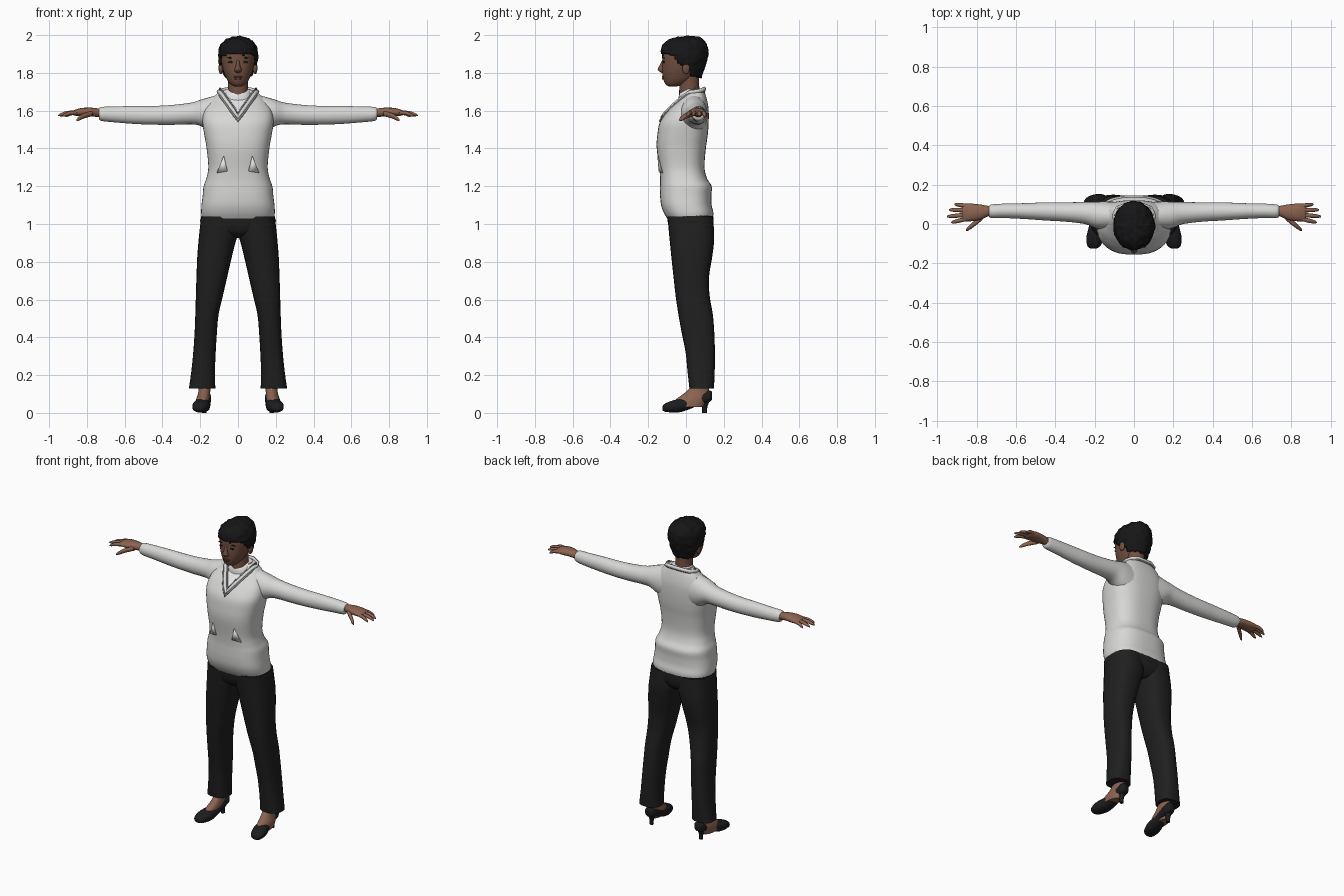
import bpy, bmesh, math
from mathutils import Vector, noise

if "Cube" in bpy.data.objects:
    bpy.data.objects.remove(bpy.data.objects["Cube"])


def material(name, r, g, b):
    m = bpy.data.materials.new(name)
    m.use_nodes = True
    m.diffuse_color = (r, g, b, 1)
    bsdf = m.node_tree.nodes["Principled BSDF"]
    bsdf.inputs["Base Color"].default_value = (r, g, b, 1)
    bsdf.inputs["Roughness"].default_value = 0.8
    return m


SWEATER = material("sweater white", .68, .68, .67)
SHIRT = material("shirt white", .78, .78, .78)
TRIM = material("trim grey", .25, .25, .25)
CLOTH = material("trouser black", .014, .014, .014)
HAIR = material("hair black", .008, .008, .009)
SKIN = material("skin brown", .26, .125, .08)
FACE = material("face brown", .17, .08, .052)
LIPS = material("lip brown", .15, .05, .04)
EYE = material("eye dark", .012, .01, .01)
SHOE = material("shoe black", .012, .012, .014)


def finish(name, bm, mat, mirror=False, smooth=True):
    bmesh.ops.recalc_face_normals(bm, faces=bm.faces)
    mesh = bpy.data.meshes.new(name)
    bm.to_mesh(mesh)
    bm.free()
    mesh.materials.append(mat)
    ob = bpy.data.objects.new(name, mesh)
    bpy.context.collection.objects.link(ob)
    if mirror:
        ob.modifiers.new("Mirror", 'MIRROR').use_mirror_merge = False
    if smooth:
        bpy.ops.object.select_all(action='DESELECT')
        ob.select_set(True)
        bpy.context.view_layer.objects.active = ob
        bpy.ops.object.shade_smooth_by_angle(angle=math.radians(50))
    return ob


def refine(rings, steps):
    """Smooth interpolation between the given sections."""
    out = []
    for i in range(len(rings) - 1):
        p0, p1 = rings[max(i - 1, 0)], rings[i]
        p2, p3 = rings[i + 1], rings[min(i + 2, len(rings) - 1)]
        for s in range(steps):
            t = s / steps
            out.append([.5 * (2*b + (c-a)*t + (2*a-5*b+4*c-d)*t*t + (3*b-a-3*c+d)*t**3)
                        for a, b, c, d in zip(p0, p1, p2, p3)])
    return out + [list(rings[-1])]


def loft_mesh(rings, axis='z', n=24, power=2.0, steps=3, caps=True):
    """Each ring is (position on axis, a min, a max, b min, b max)."""
    bm = bmesh.new()
    loops = []
    for t, a0, a1, b0, b1 in refine(rings, steps):
        loop = []
        for k in range(n):
            u = math.tau * k / n
            c, s = math.cos(u), math.sin(u)
            a = (a0+a1)/2 + (a1-a0)/2 * math.copysign(abs(c)**(2/power), c)
            b = (b0+b1)/2 + (b1-b0)/2 * math.copysign(abs(s)**(2/power), s)
            loop.append(bm.verts.new({'z': (a, b, t), 'x': (t, a, b), 'y': (a, t, b)}[axis]))
        loops.append(loop)
    for l0, l1 in zip(loops, loops[1:]):
        for k in range(n):
            j = (k + 1) % n
            bm.faces.new((l0[k], l0[j], l1[j], l1[k]))
    if caps:
        bm.faces.new(loops[0])
        bm.faces.new(loops[-1])
    return bm


def loft(name, rings, mat, mirror=False, **kw):
    return finish(name, loft_mesh(rings, **kw), mat, mirror)


def upright(rows):
    """Sections symmetric in x from (z, half width, front, back)."""
    return [(z, -w, w, f, b) for z, w, f, b in rows]


def front_point(rings, x, z, power, lift=0.0):
    """Point on the front surface of an upright loft."""
    r = min(refine(rings, 12), key=lambda q: abs(q[0] - z))
    k = max(0, 1 - abs(x / r[2])**power)**(1 / power)
    return Vector((x, (r[3]+r[4])/2 - (r[4]-r[3])/2 * k - lift, z))


def blob(name, centre, radii, mat, mirror=False):
    bm = bmesh.new()
    bmesh.ops.create_icosphere(bm, subdivisions=3, radius=1)
    for v in bm.verts:
        v.co = Vector(centre) + Vector(c * r for c, r in zip(v.co, radii))
    return finish(name, bm, mat, mirror)


# Sweater body, with the shirt showing in the neck opening
torso = upright([
    (1.03, .190, -.100, .142), (1.06, .195, -.118, .145), (1.10, .193, -.132, .136),
    (1.15, .187, -.137, .134), (1.20, .182, -.137, .136), (1.24, .168, -.137, .112),
    (1.30, .157, -.142, .098), (1.40, .166, -.155, .105), (1.47, .178, -.152, .115),
    (1.54, .188, -.138, .120), (1.60, .180, -.095, .120), (1.64, .155, -.055, .115),
    (1.68, .122, -.015, .105), (1.71, .085, .005, .095)])
body = loft("sweater_body", torso, SWEATER, n=48, power=2.6, steps=4)
body.data.materials.append(SHIRT)
for p in body.data.polygons:
    c = p.center
    if c.y < .03 and c.z > 1.55 + 1.35 * abs(c.x):
        p.material_index = 1

# Sleeves
loft("sweater_sleeves", [
    (.08, -.03, .112, 1.46, 1.69), (.15, -.03, .115, 1.49, 1.672),
    (.20, -.02, .113, 1.52, 1.657), (.25, 0, .112, 1.528, 1.642),
    (.35, .012, .11, 1.525, 1.63), (.45, .018, .11, 1.526, 1.625),
    (.55, .025, .106, 1.53, 1.625), (.65, .03, .104, 1.538, 1.622),
    (.72, .03, .10, 1.545, 1.62), (.737, .036, .095, 1.555, 1.612)],
    SWEATER, True, axis='x')


# Collar bands around the neck
def band(name, points, radius, mat):
    cu = bpy.data.curves.new(name, 'CURVE')
    cu.dimensions = '3D'
    cu.bevel_depth = radius
    cu.bevel_resolution = 2
    sp = cu.splines.new('POLY')
    sp.points.add(len(points) - 1)
    for q, p in zip(sp.points, points):
        q.co = (*p, 1)
    sp.use_cyclic_u = True
    cu.materials.append(mat)
    bpy.context.collection.objects.link(bpy.data.objects.new(name, cu))


def neckline(low, slope, lift, back):
    half = [front_point(torso, x, low + slope * x, 2.6, lift)
            for x in (0, .02, .04, .06, .08, .095)]
    half += [Vector((.102, .045, 1.70)), Vector((.085, .08, back - .008)), Vector((.045, .097, back))]
    other = [Vector((-p.x, p.y, p.z)) for p in half[1:]]
    return half + other[::-1]


band("collar_edge", neckline(1.545, 1.4, .001, 1.705), .006, TRIM)
band("collar_band", neckline(1.565, 1.4, .002, 1.715), .011, SWEATER)
band("collar_inner_edge", neckline(1.588, 1.38, .001, 1.722), .005, TRIM)
loft("shirt_collar", upright([(1.64, .085, -.04, .095), (1.69, .072, -.035, .09),
                              (1.715, .066, -.005, .088)]), SHIRT, power=2.2)

# Pocket flaps
bm = bmesh.new()
bm.faces.new([bm.verts.new(front_point(torso, x, z, 2.6, .004))
              for x, z in ((.055, 1.28), (.112, 1.27), (.075, 1.36))])
flap = finish("pocket_flaps", bm, SHIRT, True)
flap.modifiers.new("Thickness", 'SOLIDIFY').thickness = .004

# Trousers
loft("trouser_hips", upright([(.925, .05, -.03, .10), (.95, .13, -.075, .13), (1.0, .198, -.095, .146),
                              (1.05, .19, -.10, .143)]), CLOTH, n=32, power=2.6)
loft("trouser_legs", [
    (.13, .12, .26, .018, .148), (.22, .122, .247, .008, .152), (.32, .118, .237, -.002, .153),
    (.42, .112, .23, -.022, .15), (.52, .103, .226, -.04, .142), (.62, .08, .223, -.055, .125),
    (.72, .057, .22, -.066, .122), (.82, .034, .216, -.077, .138), (.90, .014, .21, -.085, .148),
    (.95, .0, .205, -.09, .149), (1.04, .0, .195, -.098, .143)], CLOTH, True, power=2.5)

# Feet and heeled shoes
loft("feet", [(.03, .155, .225, -.08, .09), (.07, .15, .222, -.055, .11), (.10, .148, .212, -.015, .12),
              (.14, .146, .207, .025, .12), (.22, .15, .205, .045, .115)], SKIN, True)
loft("shoes", [(-.125, .19, .222, .015, .035), (-.11, .17, .238, .006, .05), (-.07, .153, .242, .002, .066),
               (-.03, .147, .234, .004, .074), (.02, .146, .22, .02, .078), (.07, .143, .213, .042, .096),
               (.12, .145, .209, .055, .118), (.137, .16, .195, .068, .112)],
     SHOE, True, axis='y', power=2.4)
loft("shoe_heels", [(0, .166, .19, .086, .11), (.035, .165, .191, .084, .114),
                    (.08, .15, .205, .07, .132)], SHOE, True, n=12)

# Hands and fingers
loft("hands", [(.70, .042, .09, 1.565, 1.605), (.74, .04, .092, 1.566, 1.612), (.78, .022, .099, 1.57, 1.616),
               (.83, .014, .104, 1.57, 1.614), (.865, .014, .102, 1.574, 1.604),
               (.875, .025, .095, 1.58, 1.598)], SKIN, True, axis='x', n=16)


def finger(name, x0, y0, z0, x1, y1, z1, r):
    rows = []
    for t, k in ((0, 1), (.5, 1.05), (.85, .8), (1, .3)):
        x, y, z = (a + (b - a) * t for a, b in ((x0, x1), (y0, y1), (z0, z1)))
        z += .006 * math.sin(t * math.pi)
        rows.append((x, y - r*k, y + r*k, z - r*k, z + r*k))
    loft(name, rows, SKIN, True, axis='x', n=10)


for label, ya, xb, yb, zb in (("index", .026, .93, .008, 1.572), ("middle", .047, .952, .038, 1.575),
                              ("ring", .07, .942, .072, 1.573), ("little", .092, .912, .1, 1.57)):
    finger(label + "_fingers", .85, ya, 1.59, xb, yb, zb, .0105)
finger("thumbs", .77, .035, 1.585, .855, -.032, 1.55, .014)

# Neck and head
loft("neck", upright([(1.62, .062, -.035, .085), (1.68, .055, -.036, .076), (1.73, .052, -.035, .07),
                      (1.80, .052, -.03, .07)]), FACE)
head = upright([(1.728, .018, -.09, -.05), (1.738, .038, -.108, -.01), (1.76, .056, -.118, .03),
                (1.79, .07, -.124, .055), (1.82, .08, -.126, .07), (1.86, .088, -.125, .082),
                (1.90, .09, -.125, .09), (1.94, .08, -.108, .088), (1.97, .05, -.07, .06)])
loft("head", head, FACE, n=32, power=2.15)
loft("nose", upright([(1.80, .010, -.127, -.1), (1.808, .019, -.142, -.1), (1.82, .018, -.15, -.1),
                      (1.84, .011, -.14, -.1), (1.872, .009, -.124, -.1)]), FACE, n=16)
blob("ears", (.091, .0, 1.825), (.012, .02, .032), FACE, True)
blob("eyes", front_point(head, .037, 1.857, 2.15), (.015, .004, .006), EYE, True)
blob("eyebrows", front_point(head, .04, 1.88, 2.15), (.021, .004, .003), HAIR, True)
blob("upper_lip", front_point(head, 0, 1.779, 2.15), (.024, .006, .005), LIPS)
blob("lower_lip", front_point(head, 0, 1.77, 2.15), (.02, .007, .006), LIPS)

# Short tufted hair, trimmed along a hairline
bm = loft_mesh(upright([
    (1.755, .058, -.06, .075), (1.78, .074, -.09, .084), (1.82, .094, -.11, .095), (1.86, .103, -.124, .108),
    (1.90, .104, -.132, .116), (1.93, .100, -.13, .116), (1.955, .087, -.118, .108), (1.978, .062, -.088, .088),
    (1.99, .036, -.05, .062), (1.994, .008, -.01, .025)]), n=56, steps=4)


def hairline(y):
    stops = [(-.2, 1.905), (-.11, 1.90), (-.06, 1.885), (-.035, 1.845), (.01, 1.835), (.03, 1.78), (.3, 1.755)]
    for (ya, za), (yb, zb) in zip(stops, stops[1:]):
        if y <= yb:
            return za + (zb - za) * (y - ya) / (yb - ya)


gone = [f for f in bm.faces if f.calc_center_median().z
        < hairline(f.calc_center_median().y) + .01 * noise.noise(f.calc_center_median() * 60)]
bmesh.ops.delete(bm, geom=gone, context='FACES')
middle = Vector((0, 0, 1.87))
for v in bm.verts:
    v.co += (v.co - middle).normalized() * .007 * noise.noise(v.co * 45)
hair = finish("hair", bm, HAIR)
shell = hair.modifiers.new("Thickness", 'SOLIDIFY')
shell.thickness = .018
shell.offset = -1
